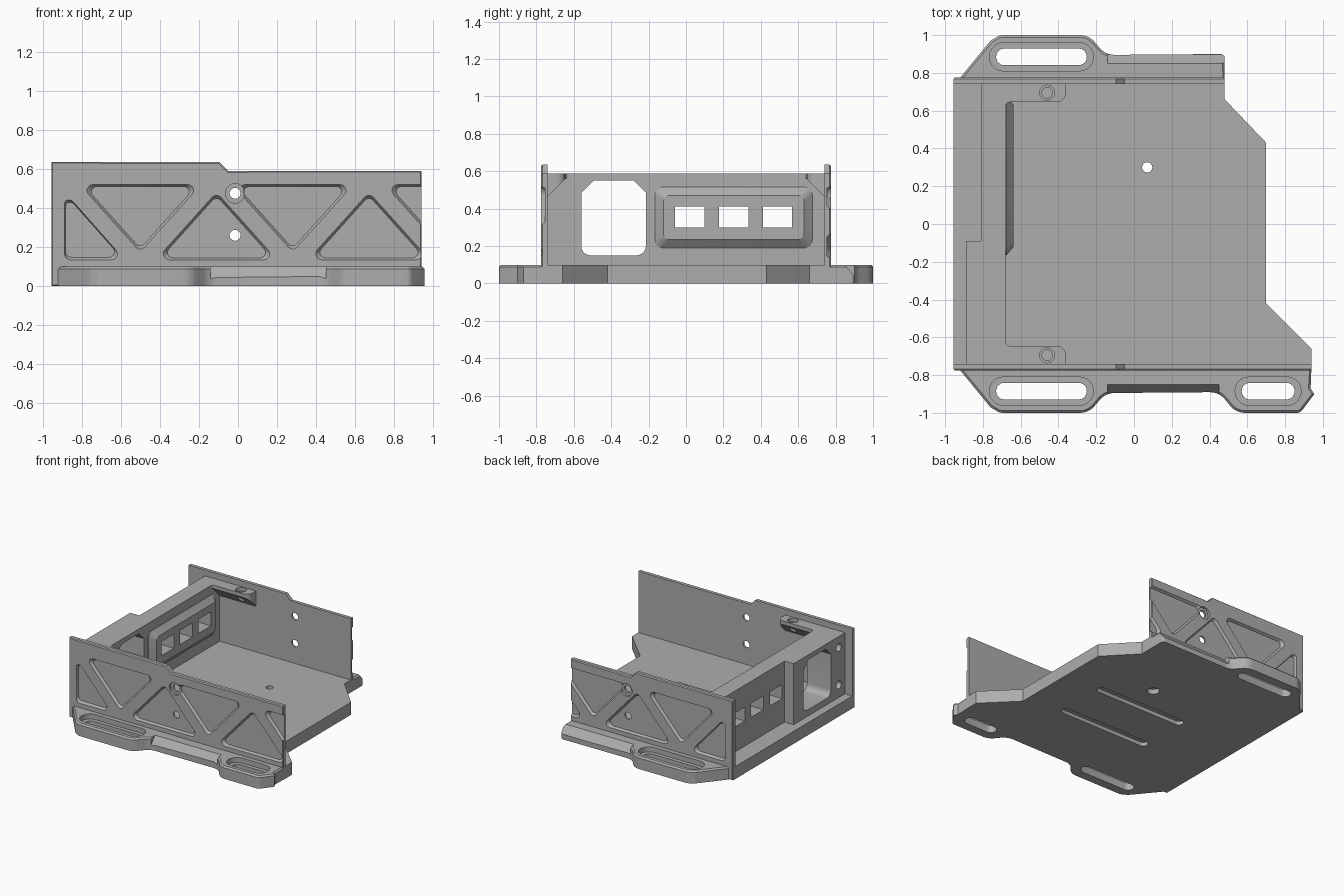
import bpy, bmesh, math
from mathutils import Vector

if "Cube" in bpy.data.objects:
    bpy.data.objects.remove(bpy.data.objects["Cube"])

GREY = (0.42, 0.42, 0.42, 1)
metal = bpy.data.materials.new("plain grey")
metal.use_nodes = True
metal.diffuse_color = GREY
metal.node_tree.nodes["Principled BSDF"].inputs["Base Color"].default_value = GREY


def place(plane, u, v, d):
    return {"xy": (u, v, d), "xz": (u, d, v), "yz": (d, u, v)}[plane]


def rounded(points, radius=0.0, steps=5):
    """Fillet the corners of a polygon; a third value overrides the radius."""
    out = []
    for i, p in enumerate(points):
        r = p[2] if len(p) > 2 else radius
        c = Vector(p[:2])
        a = Vector(points[i - 1][:2]) - c
        b = Vector(points[(i + 1) % len(points)][:2]) - c
        if r <= 0:
            out.append(tuple(c))
            continue
        half = a.angle(b) / 2
        t = min(r / math.tan(half), a.length * 0.49, b.length * 0.49)
        r = t * math.tan(half)
        centre = c + (a.normalized() + b.normalized()).normalized() * (r / math.sin(half))
        start = c + a.normalized() * t - centre
        sweep = start.angle_signed(c + b.normalized() * t - centre)
        for k in range(steps + 1):
            ang = -sweep * k / steps
            out.append((centre.x + start.x * math.cos(ang) - start.y * math.sin(ang),
                        centre.y + start.x * math.sin(ang) + start.y * math.cos(ang)))
    return out


def box(u0, u1, v0, v1, r=0.0):
    return rounded([(u0, v0), (u1, v0), (u1, v1), (u0, v1)], r)


def circle(u, v, r, n=24):
    return [(u + r * math.cos(math.tau * k / n), v + r * math.sin(math.tau * k / n)) for k in range(n)]


def scaled(points, s):
    cu = sum(p[0] for p in points) / len(points)
    cv = sum(p[1] for p in points) / len(points)
    return [(cu + (u - cu) * s, cv + (v - cv) * s) for u, v in points]


def loft(name, plane, rings, chamfer=0.0):
    """Skin (outline, depth) rings; chamfer trims the rim of the last cap."""
    bm = bmesh.new()
    loops = [[bm.verts.new(place(plane, u, v, d)) for u, v in pts] for pts, d in rings]
    bm.faces.new(loops[0])
    last = bm.faces.new(loops[-1])
    for lo, hi in zip(loops, loops[1:]):
        for i in range(len(lo)):
            j = (i + 1) % len(lo)
            bm.faces.new((lo[i], lo[j], hi[j], hi[i]))
    bmesh.ops.recalc_face_normals(bm, faces=bm.faces)
    if chamfer:
        bmesh.ops.inset_region(bm, faces=[last], thickness=chamfer, depth=chamfer)
    mesh = bpy.data.meshes.new(name)
    bm.to_mesh(mesh)
    bm.free()
    mesh.materials.append(metal)
    obj = bpy.data.objects.new(name, mesh)
    bpy.context.collection.objects.link(obj)
    return obj


def prism(name, plane, pts, d0, d1, chamfer=0.0):
    return loft(name, plane, [(pts, d0), (pts, d1)], chamfer)


def finish(obj, cutters=()):
    """Carve the cutters out of the part, then shade it."""
    bpy.ops.object.select_all(action="DESELECT")
    bpy.context.view_layer.objects.active = obj
    obj.select_set(True)
    for c in cutters:
        mod = obj.modifiers.new("cut", "BOOLEAN")
        mod.operation, mod.solver, mod.object = "DIFFERENCE", "EXACT", c
        bpy.ops.object.modifier_apply(modifier=mod.name)
        bpy.data.objects.remove(c)
    bpy.ops.object.shade_smooth_by_angle(angle=math.radians(28))


def stepped_hole(plane, big, small, d0, d1, d2):
    return loft("cutter", plane, [(big, d0), (big, d1), (small, d1), (small, d2)])


# Floor plate with a screw hole and two shallow grooves underneath
floor = prism("floor_plate", "xy", [(-0.955, -0.75), (0.94, -0.75), (0.94, -0.66), (0.70, -0.42),
                                    (0.70, 0.43), (0.48, 0.66), (0.48, 0.75), (-0.955, 0.75)], 0, 0.1)
cuts = [stepped_hole("xy", circle(0.07, 0.30, 0.045), circle(0.07, 0.30, 0.027), -0.1, 0.04, 0.2)]
for y in (0.07, -0.33):
    cuts.append(prism("cutter", "xy", box(-0.4, 0.4, y - 0.035, y + 0.035, 0.034), -0.1, 0.03))
finish(floor, cuts)

# Side flanges with slotted feet; the front one carries a second foot
foot = [(-0.92, 0.745), (-0.92, 0.775), (-0.76, 0.97, 0.06), (-0.71, 1, 0.06), (-0.24, 1, 0.1),
        (-0.15, 0.895, 0.1)]
tails = {"front": [(0.45, 0.89, 0.1), (0.54, 1, 0.1), (0.88, 1, 0.04), (0.955, 0.9), (0.935, 0.87), (0.94, 0.745)],
         "back": [(0.48, 0.9, 0.02), (0.48, 0.745)]}
slots = {"front": [(-0.73, -0.25), (0.57, 0.85)], "back": [(-0.73, -0.25)]}
for side, s in (("front", -1), ("back", 1)):
    outline = [(u, s * v) for u, v in rounded(foot + tails[side])]
    flange = prism(side + "_flange", "xy", outline, 0, 0.088, 0.012)
    end = 0.45 if s < 0 else 0.6
    cuts = [prism("cutter", "yz", [(s * 0.842, 0.11), (s * 0.898, 0.04), (s * 0.96, 0.04), (s * 0.96, 0.11)],
                  -0.14, end)]
    for a, b in slots[side]:
        y = s * 0.885
        cuts.append(stepped_hole("xy", box(a - 0.035, b + 0.035, y - 0.075, y + 0.075, 0.074),
                                 box(a, b, y - 0.044, y + 0.044, 0.043), 0.2, 0.06, -0.1))
    finish(flange, cuts)

# Side walls with truss pockets and countersunk screw holes
down = [(-0.81, 0.52), (-0.19, 0.52), (-0.50, 0.175)]
up = [(-0.42, 0.135), (0.20, 0.135), (-0.11, 0.48)]
corner = [(-0.888, 0.135), (-0.58, 0.135), (-0.85, 0.44), (-0.888, 0.44)]
for side, s, end in (("front", -1, 0.94), ("back", 1, 0.48)):
    wall = prism(side + "_wall", "xz", [(-0.955, 0), (end, 0), (end, 0.59), (-0.05, 0.59), (-0.095, 0.635),
                                        (-0.955, 0.635)], s * 0.74, s * 0.767, 0.008)
    shapes = [corner] + [[(u + k * 0.78, v) for u, v in t] for k in range(3) for t in (down, up)]
    cuts = []
    for shape in shapes:
        if min(p[0] for p in shape) < end:
            pts = rounded(shape, 0.03)
            cuts.append(loft("cutter", "xz", [(scaled(pts, 1.08), s * 0.795), (scaled(pts, 0.92), s * 0.755)]))
    for z in (0.475, 0.26):
        cuts.append(stepped_hole("xz", circle(-0.015, z, 0.05), circle(-0.015, z, 0.028),
                                 s * 0.8, s * 0.757, s * 0.7))
    finish(wall, cuts)

# Thick end panel with a tall opening, port windows and screw holes
def port_cutters():
    return [prism("cutter", "yz", box(y - 0.078, y + 0.078, 0.30, 0.412), -1.1, -0.5) for y in (0.02, 0.255, 0.49)]


panel = prism("end_panel", "xy", [(-0.89, -0.75), (-0.68, -0.75), (-0.68, 0.75), (-0.81, 0.75),
                                  (-0.81, -0.09), (-0.89, -0.09)], 0.09, 0.588)
opening = rounded([(-0.56, 0.15, 0.05), (-0.215, 0.15, 0.05), (-0.215, 0.485), (-0.28, 0.55),
                   (-0.495, 0.55), (-0.56, 0.485)])
cuts = port_cutters() + [prism("cutter", "yz", opening, -1.1, -0.5)]
cuts += [prism("cutter", "yz", circle(-0.66, z, 0.032), -1, -0.8) for z in (0.5, 0.2)]
finish(panel, cuts)

# Raised tapered bezel around the ports
bezel = loft("port_bezel", "yz", [(box(-0.165, 0.675, 0.19, 0.515, 0.04), -0.69),
                                  (box(-0.165, 0.675, 0.19, 0.515, 0.04), -0.675),
                                  (box(-0.12, 0.63, 0.235, 0.47, 0.03), -0.637)])
finish(bezel, port_cutters())

# Corner tabs with sloped undersides and screw holes
for side, s in (("front", -1), ("back", 1)):
    plan = rounded([(-0.70, 0.755), (-0.70, 0.60), (-0.68, 0.60), (-0.68, 0.645, 0.03),
                    (-0.36, 0.645, 0.05), (-0.36, 0.755)])
    tab = prism(side + "_tab", "xy", [(u, s * v) for u, v in plan], 0.45, 0.588)
    wedge = [(s * 0.58, 0.40), (s * 0.58, 0.565), (s * 0.64, 0.565), (s * 0.77, 0.435), (s * 0.77, 0.40)]
    finish(tab, [prism("cutter", "yz", wedge, -0.8, -0.2),
                 stepped_hole("xy", circle(-0.46, s * 0.695, 0.04), circle(-0.46, s * 0.695, 0.028),
                              0.7, 0.56, 0.3)])
